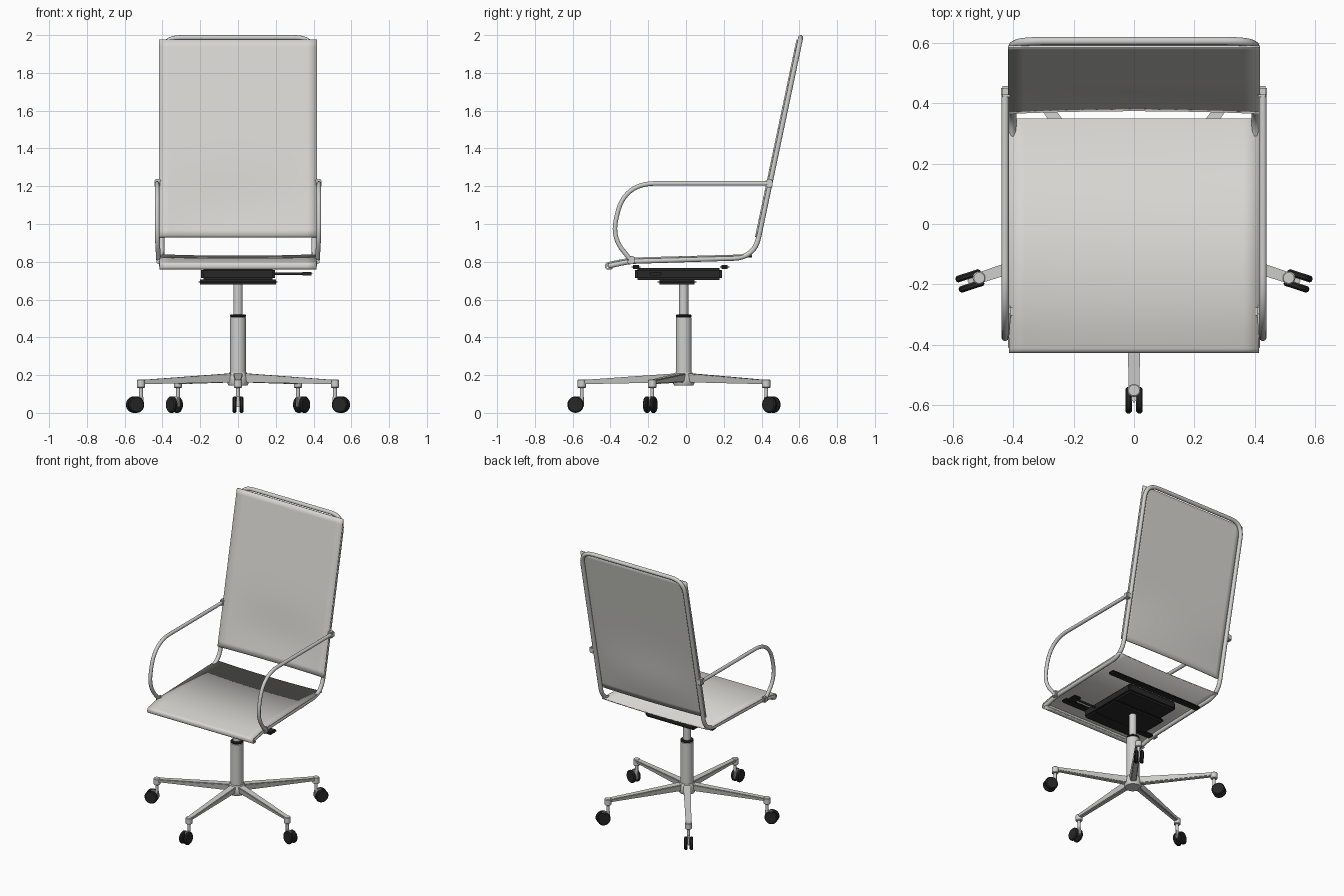
import bpy, bmesh, math
from mathutils import Vector, Matrix

if "Cube" in bpy.data.objects:
    bpy.data.objects.remove(bpy.data.objects["Cube"], do_unlink=True)


def material(name, color):
    m = bpy.data.materials.new(name)
    m.use_nodes = True
    m.diffuse_color = (*color, 1)
    m.node_tree.nodes["Principled BSDF"].inputs["Base Color"].default_value = (*color, 1)
    return m


FABRIC = material("pale fabric", (0.68, 0.67, 0.64))
METAL = material("grey metal", (0.62, 0.62, 0.61))
BLACK = material("black plastic", (0.02, 0.02, 0.02))


def finish(name, bm, mat, smooth=True):
    bmesh.ops.recalc_face_normals(bm, faces=bm.faces)
    me = bpy.data.meshes.new(name)
    bm.to_mesh(me)
    bm.free()
    me.materials.append(mat)
    ob = bpy.data.objects.new(name, me)
    bpy.context.collection.objects.link(ob)
    if smooth:
        bpy.ops.object.select_all(action="DESELECT")
        ob.select_set(True)
        bpy.context.view_layer.objects.active = ob
        bpy.ops.object.shade_smooth_by_angle(angle=math.radians(40))
    return ob


def box(name, lo, hi, mat, bevel=0.006, place=Matrix()):
    lo, hi = Vector(lo), Vector(hi)
    bm = bmesh.new()
    bmesh.ops.create_cube(bm, size=1, matrix=Matrix.Translation((lo + hi) / 2)
                          @ Matrix.Diagonal((*(hi - lo), 1)))
    if bevel:
        bmesh.ops.bevel(bm, geom=bm.edges[:], offset=bevel, segments=2, affect="EDGES")
    bm.transform(place)
    return finish(name, bm, mat)


def lathe(name, profile, mat, place=Matrix(), steps=28):
    # Spin (radius, height) points round the local z axis
    bm = bmesh.new()
    vs = [bm.verts.new((r, 0, h)) for r, h in profile]
    es = [bm.edges.new(p) for p in zip(vs, vs[1:])]
    bmesh.ops.spin(bm, geom=vs + es, cent=(0, 0, 0), axis=(0, 0, 1),
                   angle=math.tau, steps=steps)
    bmesh.ops.remove_doubles(bm, verts=bm.verts, dist=1e-5)
    bm.transform(place)
    return finish(name, bm, mat)


def rod(name, r, z0, z1, mat, place=Matrix(), soft=0.004):
    return lathe(name, [(0, z0), (r - soft, z0), (r, z0 + soft),
                        (r, z1 - soft), (r - soft, z1), (0, z1)], mat, place)


def rounded(points, trim, n=8):
    # Replace each inner corner by a smooth bend
    pts = [Vector(p) for p in points]
    out = [pts[0]]
    for a, b, c, t in zip(pts, pts[1:], pts[2:], trim):
        p, q = b + (a - b).normalized() * t, b + (c - b).normalized() * t
        for i in range(n + 1):
            u = i / n
            out.append(p * (1 - u) ** 2 + b * 2 * u * (1 - u) + q * u * u)
    return out + [pts[-1]]


def tube(name, path, radius, mat):
    cu = bpy.data.curves.new(name, "CURVE")
    cu.dimensions = "3D"
    cu.bevel_depth, cu.bevel_resolution, cu.use_fill_caps = radius, 3, True
    sp = cu.splines.new("POLY")
    sp.points.add(len(path) - 1)
    for p, v in zip(sp.points, path):
        p.co = (*v, 1)
    tmp = bpy.data.objects.new(name + "_path", cu)
    bm = bmesh.new()
    bm.from_mesh(tmp.to_mesh())
    bpy.data.objects.remove(tmp)
    return finish(name, bm, mat)


def sheet(name, rows, half, depth, thick, mat, cols=16):
    # Loft (y, z) rows across x, with a per-row sag in the middle
    bm = bmesh.new()
    grid = []
    for (y, z), (dy, dz) in zip(rows, depth):
        line = []
        for i in range(cols + 1):
            u = 2 * i / cols - 1
            s = 1 - u * u
            line.append(bm.verts.new((u * half, y + dy * s, z + dz * s)))
        grid.append(line)
    for a, b in zip(grid, grid[1:]):
        for i in range(cols):
            bm.faces.new((a[i], a[i + 1], b[i + 1], b[i]))
    ob = finish(name, bm, mat)
    mod = ob.modifiers.new("thickness", "SOLIDIFY")
    mod.thickness, mod.offset = thick, 0
    return ob


# Seat and back frame: one bent tube
def back_y(z):
    return 0.362 + 0.21 * (z - 0.82)


half = 0.404
side = [(-0.41, 0.778), (-0.3, 0.802), (0.362, 0.822), (back_y(1.986), 1.986)]
path = [(half, y, z) for y, z in side] + [(-half, y, z) for y, z in reversed(side)]
tube("seat_back_frame", rounded(path, [0.05, 0.11, 0.1, 0.1, 0.11, 0.05]), 0.014, METAL)
tube("front_rail", [Vector((-half, -0.405, 0.78)), Vector((half, -0.405, 0.78))], 0.013, METAL)

# Seat sling, rolled over the front rail
seat = rounded([(0, -0.39, 0.765), (0, -0.425, 0.762), (0, -0.425, 0.792),
                (0, -0.3, 0.818), (0, 0.35, 0.836)], [0.014, 0.014, 0.06])
sheet("seat_sling", [(p.y, p.z) for p in seat], 0.415,
      [(0, -0.008 * max(0, min(1, (p.y + 0.4) / 0.4))) for p in seat], 0.008, FABRIC)

# Back sling, with a shallow hollow low down
zs = [0.93 + 1.045 * i / 28 for i in range(29)]
sheet("back_sling", [(back_y(z) - 0.016, z) for z in zs], 0.418,
      [(0.016 * math.exp(-((z - 1.08) / 0.2) ** 2), 0) for z in zs], 0.008, FABRIC)

# Armrests with their clamps
for tag, s in (("left", 1), ("right", -1)):
    arm = rounded([(s * 0.428, 0.44, 1.215), (s * 0.428, -0.33, 1.215),
                   (s * 0.428, -0.39, 0.93), (s * 0.42, -0.29, 0.805)], [0.17, 0.09], 12)
    tube(tag + "_armrest", arm, 0.0125, METAL)
    box(tag + "_arm_back_clamp", (s * 0.424 - 0.018, 0.422, 1.193),
        (s * 0.424 + 0.018, 0.458, 1.237), METAL)
    box(tag + "_arm_seat_clamp", (s * 0.418 - 0.014, -0.31, 0.788),
        (s * 0.418 + 0.014, -0.272, 0.83), METAL)

# Tilt mechanism under the seat
box("tilt_housing", (-0.195, -0.27, 0.703), (0.195, 0.19, 0.768), BLACK, 0.012)
box("tilt_lower_plate", (-0.21, -0.15, 0.681), (0.21, 0.055, 0.706), BLACK, 0.01)
for tag, y in (("front", -0.265), ("rear", 0.205)):
    box(tag + "_cross_bar", (-0.37, y - 0.024, 0.762), (0.37, y + 0.024, 0.784), BLACK, 0.008)
lever = Matrix.Translation((0, -0.16, 0.736)) @ Matrix.Rotation(math.pi / 2, 4, "Y")
rod("lever_rod", 0.007, 0.18, 0.36, BLACK, lever)
box("lever_grip", (0.335, -0.195, 0.727), (0.395, -0.125, 0.746), BLACK, 0.007)

# Gas column
centre = Matrix.Translation((0, -0.012, 0))
rod("column_piston", 0.025, 0.5, 0.69, METAL, centre)
rod("column_sleeve", 0.042, 0.19, 0.508, METAL, centre)
rod("column_collar", 0.042, 0.506, 0.52, BLACK, centre)
lathe("base_hub", [(0, 0.145), (0.05, 0.145), (0.056, 0.155), (0.056, 0.2),
                   (0.045, 0.215), (0, 0.215)], METAL, centre)

# Five tapered legs, each with a twin-wheel caster
for k in range(5):
    spot = centre @ Matrix.Rotation(math.radians(-90 + 72 * k), 4, "Z")
    n = str(k + 1)
    bm = bmesh.new()
    bmesh.ops.create_cube(bm, size=1)
    for v in bm.verts:
        outer, top = v.co.x > 0, v.co.z > 0
        width = (0.019 if outer else 0.026) * (1 if top else 0.7)
        z = (0.174 if top else 0.152) if outer else (0.21 if top else 0.162)
        v.co = (0.54 if outer else 0.03, math.copysign(width, v.co.y), z)
    bmesh.ops.bevel(bm, geom=bm.edges[:], offset=0.004, segments=2, affect="EDGES")
    bm.transform(spot)
    finish("base_leg_" + n, bm, METAL)
    end = spot @ Matrix.Translation((0.54, 0, 0))
    rod("leg_socket_" + n, 0.022, 0.132, 0.177, METAL, end)
    rod("caster_stem_" + n, 0.01, 0.05, 0.14, METAL, end)
    box("caster_body_" + n, (-0.012, -0.008, 0.03), (0.04, 0.008, 0.088), METAL, 0.004, end)
    for tag, s in (("a", 1), ("b", -1)):
        axle = (end @ Matrix.Translation((0.033, s * 0.018, 0.0435))
                @ Matrix.Rotation(math.pi / 2, 4, "X"))
        rod("caster_wheel_" + n + tag, 0.0435, -0.011, 0.011, BLACK, axle, 0.006)
